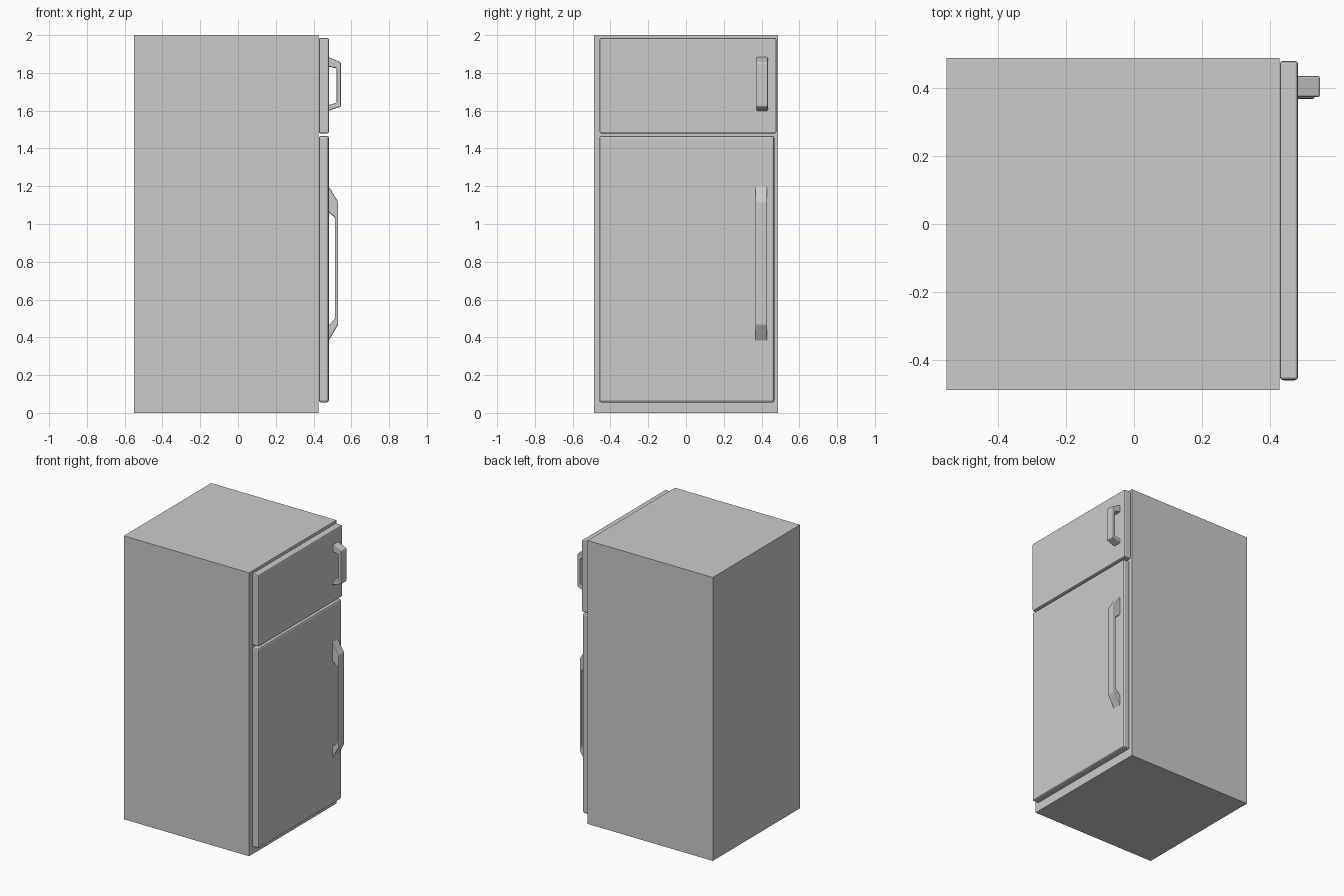
import bpy, bmesh
from mathutils import Vector

if "Cube" in bpy.data.objects:
    bpy.data.objects.remove(bpy.data.objects["Cube"])


def finish(name, bm, bevel=0.0, segments=2):
    bmesh.ops.recalc_face_normals(bm, faces=bm.faces)
    mesh = bpy.data.meshes.new(name)
    bm.to_mesh(mesh)
    bm.free()
    obj = bpy.data.objects.new(name, mesh)
    bpy.context.collection.objects.link(obj)
    if bevel:
        mod = obj.modifiers.new("Bevel", 'BEVEL')
        mod.width = bevel
        mod.segments = segments
        mod.limit_method = 'ANGLE'
        mod.angle_limit = 0.3
    return obj


def box(name, lo, hi, bevel=0.0):
    lo, hi = Vector(lo), Vector(hi)
    bm = bmesh.new()
    bmesh.ops.create_cube(bm, size=1)
    bmesh.ops.scale(bm, vec=hi - lo, verts=bm.verts)
    bmesh.ops.translate(bm, vec=(lo + hi) / 2, verts=bm.verts)
    return finish(name, bm, bevel)


def handle(name, outer, inner, y0, y1, bevel):
    # Side profile (x, z) of a bracket, extruded across y
    bm = bmesh.new()
    profile = outer + inner[::-1]
    face = bm.faces.new([bm.verts.new((x, y0, z)) for x, z in profile])
    ext = bmesh.ops.extrude_face_region(bm, geom=[face])
    verts = [g for g in ext["geom"] if isinstance(g, bmesh.types.BMVert)]
    bmesh.ops.translate(bm, vec=(0, y1 - y0, 0), verts=verts)
    return finish(name, bm, bevel)


# Cabinet
box("cabinet", (-0.55, -0.487, 0), (0.427, 0.487, 2))

# Doors
box("freezer_door", (0.428, -0.457, 1.48), (0.481, 0.478, 1.985), 0.008)
box("fridge_door", (0.428, -0.459, 0.055), (0.481, 0.468, 1.467), 0.012)

# Handles, feet sunk slightly into the doors
handle("freezer_handle",
       [(0.474, 1.886), (0.545, 1.856), (0.545, 1.622), (0.474, 1.597)],
       [(0.474, 1.834), (0.522, 1.824), (0.522, 1.642), (0.474, 1.628)],
       0.372, 0.434, 0.006)
handle("fridge_handle",
       [(0.474, 1.208), (0.530, 1.118), (0.530, 0.468), (0.474, 0.372)],
       [(0.474, 1.066), (0.513, 1.035), (0.513, 0.498), (0.474, 0.456)],
       0.367, 0.430, 0.006)
